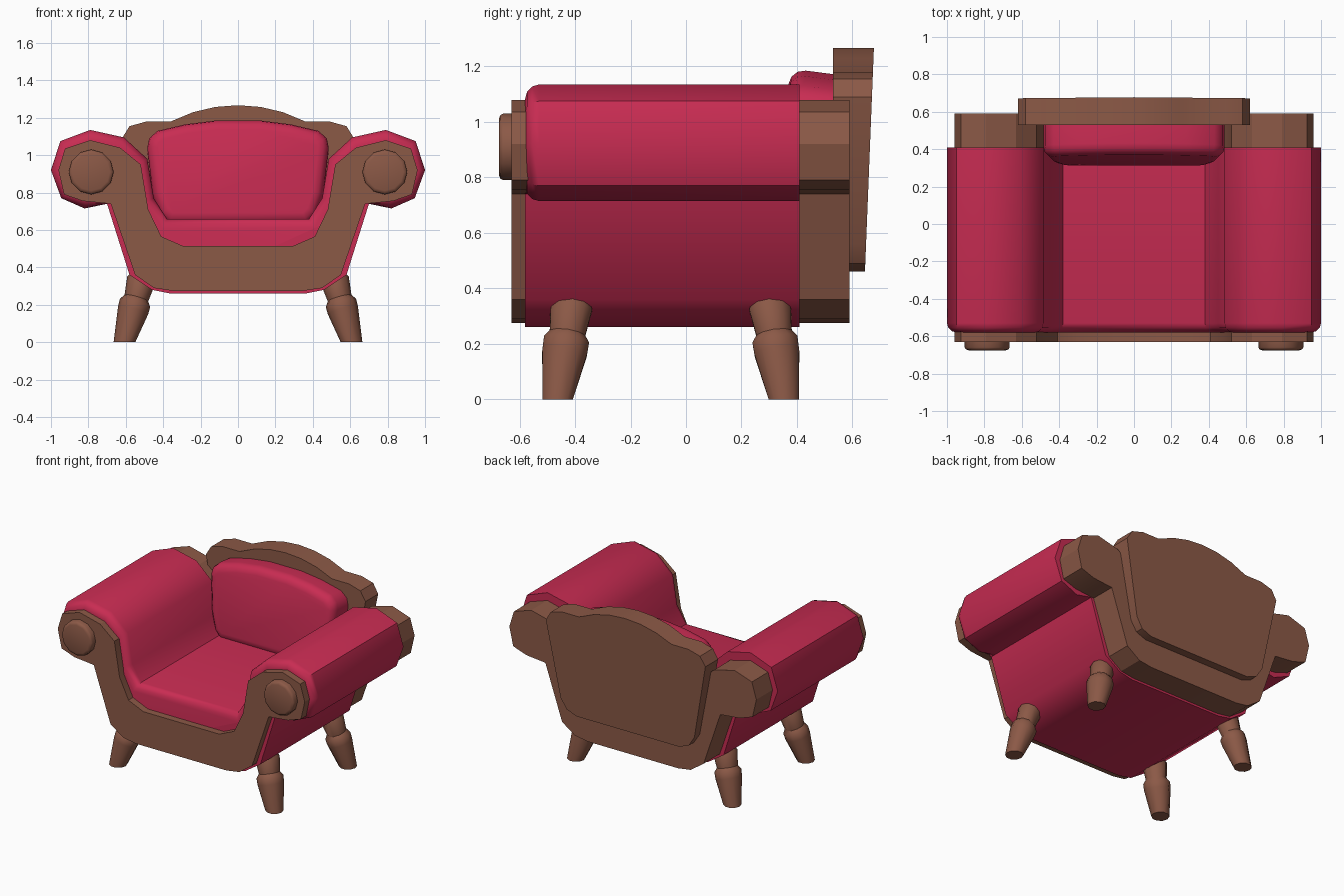
import bpy, bmesh, math

if "Cube" in bpy.data.objects:
    bpy.data.objects.remove(bpy.data.objects["Cube"])


def material(name, color):
    m = bpy.data.materials.new(name)
    m.diffuse_color = (*color, 1)
    m.use_nodes = True
    m.node_tree.nodes["Principled BSDF"].inputs["Base Color"].default_value = m.diffuse_color
    return m


RED = material("red_fabric", (0.58, 0.025, 0.085))
WOOD = material("brown_wood", (0.26, 0.1, 0.062))


def finish(name, bm, mat, angle=35):
    bmesh.ops.recalc_face_normals(bm, faces=bm.faces)
    me = bpy.data.meshes.new(name)
    bm.to_mesh(me)
    bm.free()
    me.materials.append(mat)
    ob = bpy.data.objects.new(name, me)
    bpy.context.collection.objects.link(ob)
    bpy.ops.object.select_all(action='DESELECT')
    ob.select_set(True)
    bpy.context.view_layer.objects.active = ob
    bpy.ops.object.shade_smooth_by_angle(angle=math.radians(angle))
    return ob


def bridge(bm, a, b):
    for i in range(len(a)):
        j = (i + 1) % len(a)
        bm.faces.new((a[i], a[j], b[j], b[i]))


def extrude_profile(half, y0, y1):
    """Mirror a half outline (x, z) across x = 0 and extrude it along y."""
    pts = half + [(-x, z) for x, z in reversed(half) if x > 0]
    bm = bmesh.new()
    front = [bm.verts.new((x, y0, z)) for x, z in pts]
    back = [bm.verts.new((x, y1, z)) for x, z in pts]
    bm.faces.new(front)
    bm.faces.new(back[::-1])
    bridge(bm, back, front)
    bmesh.ops.recalc_face_normals(bm, faces=bm.faces)
    return bm


def bevel_front(bm, y0, width, segments, zmin):
    edges = [e for e in bm.edges
             if all(abs(v.co.y - y0) < 1e-4 for v in e.verts)
             and sum(v.co.z for v in e.verts) / 2 > zmin]
    bmesh.ops.bevel(bm, geom=edges, offset=width, segments=segments,
                    profile=0.5, affect='EDGES', clamp_overlap=True)


# Upholstered body: seat and rolled arms in one section
body = [(0.36, 0.26), (0.46, 0.28), (0.58, 0.36), (0.70, 0.74), (0.82, 0.715),
        (0.945, 0.77), (1.0, 0.92), (0.95, 1.075), (0.79, 1.135), (0.61, 1.095),
        (0.485, 0.98), (0.45, 0.77), (0.38, 0.66)]
bm = extrude_profile(body, -0.58, 0.41)
bevel_front(bm, -0.58, 0.05, 3, 0.6)
finish("upholstered_body", bm, RED, 40)

# Wooden frame showing in front of and behind the upholstery
frame = [(0.35, 0.275), (0.45, 0.29), (0.55, 0.36), (0.68, 0.74), (0.83, 0.755),
         (0.93, 0.79), (0.96, 0.92), (0.925, 1.035), (0.79, 1.08), (0.63, 1.04),
         (0.52, 0.95), (0.48, 0.71), (0.41, 0.565), (0.295, 0.515)]
finish("wooden_frame", extrude_profile(frame, -0.63, 0.59), WOOD, 25)

# Back board with a crested top and a slightly sloping rear face
board = [(0.40, 0.46), (0.475, 0.49), (0.52, 0.56), (0.62, 1.09), (0.58, 1.155),
         (0.49, 1.18), (0.36, 1.18), (0.24, 1.23), (0.12, 1.258), (0, 1.267)]
bm = extrude_profile(board, 0.53, 0.67)
for v in bm.verts:
    if v.co.y > 0.6:
        v.co.y = 0.675 - 0.04 * (1.2 - v.co.z)
finish("back_board", bm, WOOD, 25)

# Leaning back cushion with a rounded front
cushion = [(0.37, 0.63), (0.42, 0.68), (0.455, 0.79), (0.485, 1.04), (0.475, 1.09),
           (0.43, 1.13), (0.28, 1.165), (0.12, 1.185)]
bm = extrude_profile(cushion, 0.31, 0.54)
bevel_front(bm, 0.31, 0.055, 3, 0.0)
for v in bm.verts:
    y, z = v.co.y, v.co.z
    v.co.y = y + 0.127 * (z - 0.66)
    v.co.z = z - 0.127 * (y - 0.365)
finish("back_cushion", bm, RED, 40)


def lathe(rings, sides, place):
    """Stack rings of (height, radius); place maps (dx, dy, h) to a position."""
    bm = bmesh.new()
    loops = []
    for h, r in rings:
        loops.append([bm.verts.new(place(r * math.cos(a), r * math.sin(a), h))
                      for a in (2 * math.pi * i / sides for i in range(sides))])
    for a, b in zip(loops, loops[1:]):
        bridge(bm, a, b)
    bm.faces.new(loops[0])
    bm.faces.new(loops[-1])
    return bm


# Splayed turned legs and round arm knobs
LEG = [(0, 0.058), (0.17, 0.086), (0.21, 0.087), (0.235, 0.068),
       (0.33, 0.08), (0.365, 0.06)]
KNOB = [(-0.61, 0.12), (-0.66, 0.12), (-0.67, 0.114), (-0.675, 0.1)]
for sx, side in ((-1, "left"), (1, "right")):
    for sy, end in ((-1, "front"), (1, "back")):
        def leg_point(dx, dy, h):
            tilt = (0.26 * dx + 0.15 * dy) if h > 0 else 0
            z = h + tilt
            return (sx * (0.607 + dx - 0.27 * z), -0.055 + sy * (0.408 + dy - 0.15 * z), z)
        finish(f"{end}_{side}_leg", lathe(LEG, 10, leg_point), WOOD, 40)
    finish(f"{side}_arm_knob",
           lathe(KNOB, 12, lambda dx, dy, h: (sx * 0.785 + dx, h, 0.91 + dy)), WOOD, 50)
